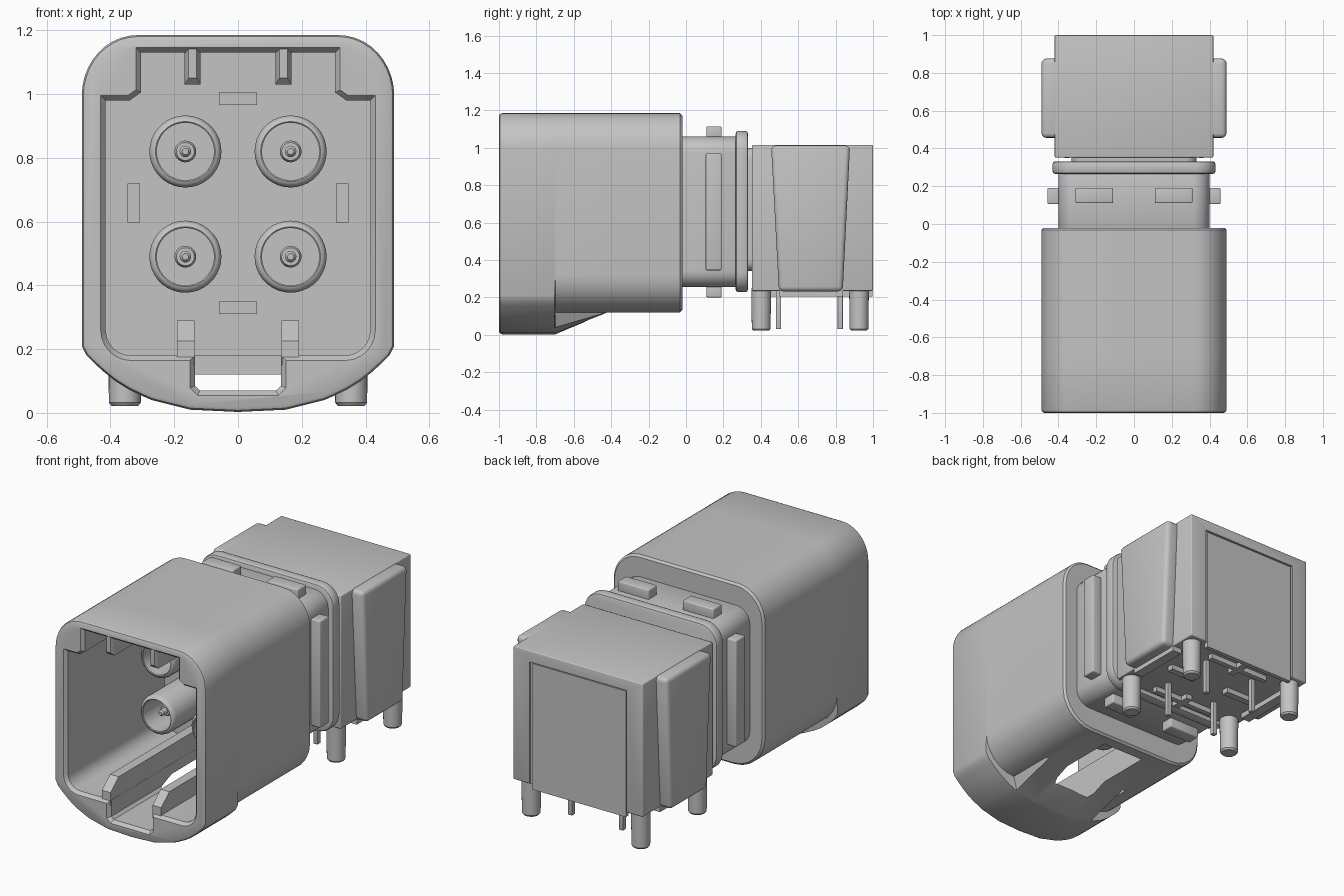
import bpy, bmesh, math

if "Cube" in bpy.data.objects:
    bpy.data.objects.remove(bpy.data.objects["Cube"])

grey = bpy.data.materials.new("light grey plastic")
grey.use_nodes = True
COL = (0.55, 0.55, 0.55, 1)
grey.diffuse_color = COL
grey.node_tree.nodes["Principled BSDF"].inputs["Base Color"].default_value = COL


def activate(ob):
    bpy.ops.object.select_all(action='DESELECT')
    ob.select_set(True)
    bpy.context.view_layer.objects.active = ob


def apply_mod(ob, kind, **props):
    activate(ob)
    m = ob.modifiers.new("mod", kind)
    for k, v in props.items():
        setattr(m, k, v)
    bpy.ops.object.modifier_apply(modifier=m.name)


def smooth(ob):
    activate(ob)
    bpy.ops.object.shade_smooth_by_angle(angle=math.radians(32))


def loft(name, rings, bevel=0):
    """Skin a list of equal-length rings of 3D points, cap both ends, face outward."""
    bm = bmesh.new()
    vs = [[bm.verts.new(p) for p in r] for r in rings]
    n = len(rings[0])
    for a, b in zip(vs, vs[1:]):
        for i in range(n):
            j = (i + 1) % n
            bm.faces.new((a[i], a[j], b[j], b[i]))
    bm.faces.new(vs[0][::-1])
    bm.faces.new(vs[-1])
    if bm.calc_volume(signed=True) < 0:
        bmesh.ops.reverse_faces(bm, faces=bm.faces)
    bm.normal_update()
    me = bpy.data.meshes.new(name)
    bm.to_mesh(me)
    bm.free()
    me.materials.append(grey)
    ob = bpy.data.objects.new(name, me)
    bpy.context.collection.objects.link(ob)
    if bevel:
        apply_mod(ob, 'BEVEL', width=bevel, segments=3)
    smooth(ob)
    return ob


def box(name, x0, x1, y0, y1, z0, z1, bevel=0):
    rings = [[(x0, y0, z), (x1, y0, z), (x1, y1, z), (x0, y1, z)] for z in (z0, z1)]
    return loft(name, rings, bevel)


def cut(ob, cutter):
    apply_mod(ob, 'BOOLEAN', operation='DIFFERENCE', object=cutter, solver='EXACT')
    bpy.data.objects.remove(cutter)
    smooth(ob)


def at_y(profile, y):
    return [(x, y, z) for x, z in profile]


def offset(profile, d):
    """Move a closed counter-clockwise outline outward by d."""
    out, n = [], len(profile)
    for i, (x, z) in enumerate(profile):
        (ax, az), (bx, bz) = profile[i - 1], profile[(i + 1) % n]
        l1, l2 = math.hypot(x - ax, z - az), math.hypot(bx - x, bz - z)
        n1 = ((z - az) / l1, -(x - ax) / l1)
        n2 = ((bz - z) / l2, -(bx - x) / l2)
        k = d / max(0.3, 1 + n1[0] * n2[0] + n1[1] * n2[1])
        out.append((x + (n1[0] + n2[0]) * k, z + (n1[1] + n2[1]) * k))
    return out


def arc(cx, cz, r, a0, a1, n=8):
    return [(cx + r * math.cos(math.radians(a0 + (a1 - a0) * i / n)),
             cz + r * math.sin(math.radians(a0 + (a1 - a0) * i / n))) for i in range(n + 1)]


def mirrored(half):
    """Close a right half (bottom to top, first point may be on x = 0)."""
    return half + [(-x, z) for x, z in reversed(half) if x > 1e-6]


def rrect(w, z0, z1, r):
    return mirrored(arc(w - r, z0 + r, r, -90, 0) + arc(w - r, z1 - r, r, 0, 90))


def slab(name, w, z0, z1, r, y0, y1, e):
    """Rounded rectangle slab with softened front and back rims."""
    p = rrect(w, z0, z1, r)
    return loft(name, [at_y(offset(p, d), y) for d, y in
                       ((-e, y0), (-e * .3, y0 + e * .3), (0, y0 + e), (0, y1 - e),
                        (-e * .3, y1 - e * .3), (-e, y1))])


# Shroud shell: deep front lip, ramp, then a shallower rounded rear
top = arc(.49 - .175, 1.185 - .19, .175, 0, 90, 10)
top = [(x, .995 + (z - .995) * .19 / .175) for x, z in top]
lip = [(0, .003), (.15, .01), (.27, .04)]
lip_side = [(.30, .053), (.345, .075), (.385, .1), (.42, .128), (.45, .155), (.475, .18), (.49, .21)]
rear_side = arc(.29, .32, .2, -90, 0, 6)
flat = [(x, .12) for x, z in lip]
front_p = mirrored(lip + lip_side + top)
step_p = mirrored(lip + rear_side + top)
rear_p = mirrored(flat + rear_side + top)
shroud = loft("shroud", [
    at_y(offset(front_p, -.015), -1), at_y(offset(front_p, -.005), -.995), at_y(front_p, -.983),
    at_y(front_p, -.702), at_y(step_p, -.698), at_y(rear_p, -.42),
    at_y(rear_p, -.032), at_y(offset(rear_p, -.012), -.02)])

# Cavity with a raised top bay, then the latch slot through the bottom wall
cavity = mirrored(arc(.335, .26, .08, -90, 0, 6)
                  + [(.415, .98), (.34, .98), (.305, 1.005), (.305, 1.13)])
slot = mirrored([(.12, .07), (.135, .085), (.135, .3)])
for outline, floor in ((cavity, -.09), (slot, -.095)):
    cut(shroud, loft("cutter", [at_y(offset(outline, .022), -1.008), at_y(outline, -.98),
                                at_y(outline, floor)]))

for s in (-1, 1):
    # Guide rails beside the latch slot, with sloped front ends
    rail = [(-.985, .15), (-.985, .225), (-.91, .29), (-.085, .29), (-.085, .15)]
    loft("guide_rail", [[(s * x, y, z) for y, z in rail] for x in (.136, .192)])
    # Key ribs hanging from the cavity roof, tapered at the mouth
    loft("key_rib", [[(s * (.1425 - w), y, z), (s * (.1425 + w), y, z),
                      (s * (.1425 + w), y, 1.15), (s * (.1425 - w), y, 1.15)]
                     for w, y, z in ((.013, -.995, 1.05), (.025, -.975, 1.03), (.025, -.085, 1.03))])

# Contact sockets: hollow tubes with a stepped pin inside
tube = [(.113, -.08), (.113, -.495), (.109, -.509), (.102, -.517), (.094, -.52), (.09, -.517),
        (.09, -.2), (.034, -.2), (.034, -.43), (.028, -.44), (.018, -.44), (.018, -.475), (.01, -.485)]
for cx in (-.165, .165):
    for cz in (.49, .82):
        loft("contact_socket", [[(cx + r * math.cos(t * math.pi / 18), y, cz + r * math.sin(t * math.pi / 18))
                                 for t in range(36)] for r, y in tube])

# Small raised pads on the cavity floor
for z in (.33, .985):
    box("floor_pad", -.06, .06, -.098, -.088, z - .02, z + .02)
for s in (-1, 1):
    box("floor_pad", s * .327 - .019, s * .327 + .019, -.098, -.088, .597, .72)

# Neck, seal flange and the narrow joint behind it
slab("neck", .40, .255, 1.06, .09, -.04, .3, .005)
slab("seal_flange", .432, .228, 1.09, .11, .265, .332, .015)
slab("joint", .33, .34, 1.0, .06, .32, .38, .005)

# Locking tabs around the neck
for s in (-1, 1):
    box("side_tab", s * .425 - .033, s * .425 + .033, .105, .19, .345, .97, .007)
    for z in (1.08, .235):
        box("upper_lower_tab", s * .21 - .1, s * .21 + .1, .11, .19, z - .035, z + .035, .007)

# Rear body with a recessed back panel
body = box("rear_body", -.42, .42, .352, 1, .235, 1.015, .006)
cut(body, box("panel_cutter", -.315, .315, .99, 1.1, .1, .95))
box("back_panel", -.307, .3, .97, .996, .205, .943)

# Tapered side cheeks
for s in (-1, 1):
    loft("side_cheek", [[(s * .38, y0, z), (s * .49, y0, z), (s * .49, y1, z), (s * .38, y1, z)]
                        for y0, y1, z in ((.497, .838, .232), (.455, .877, 1.012))], .025)

# Ribs under the rear body
for s in (-1, 1):
    box("side_rib", s * .39 - .03, s * .39 + .03, .5, .84, .205, .25)
    box("cross_rib", s * .2 - .09, s * .2 + .09, .64, .68, .205, .25)
for y in (.42, .9):
    box("middle_rib", -.02, .02, y - .06, y + .06, .205, .25)
    box("end_rib", -.2, .2, y - .015, y + .015, .205, .25)

# Board pegs and solder pins
for s in (-1, 1):
    for y in (.402, .925):
        loft("board_peg", [[(s * .355 + r * math.cos(t * math.pi / 12), y + r * math.sin(t * math.pi / 12), z)
                            for t in range(24)] for r, z in ((.042, .022), (.05, .032), (.053, .25))])
    for y in (.495, .825):
        box("solder_pin", s * .165 - .014, s * .165 + .014, y - .014, y + .014, .03, .25, .003)
